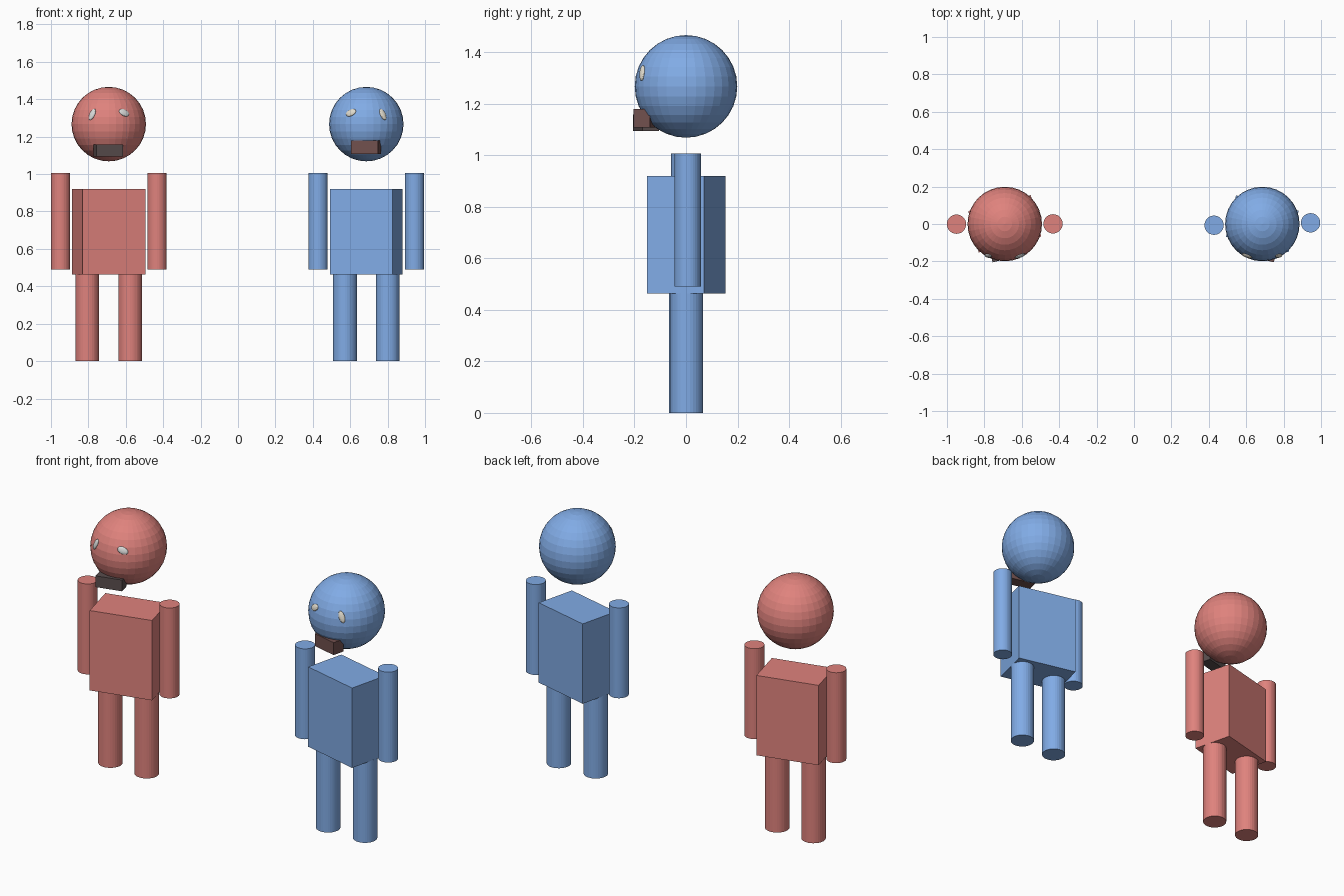
import bpy
import math
from mathutils import Matrix, Vector

if "Cube" in bpy.data.objects:
    bpy.data.objects.remove(bpy.data.objects["Cube"])


def material(name, colour):
    m = bpy.data.materials.new(name)
    m.diffuse_color = (*colour, 1)
    m.use_nodes = True
    m.node_tree.nodes["Principled BSDF"].inputs["Base Color"].default_value = m.diffuse_color
    return m


red = material("soft red", (0.74, 0.225, 0.205))
blue = material("soft blue", (0.22, 0.41, 0.79))
charcoal = material("charcoal", (0.10, 0.075, 0.075))
brown = material("dark brown", (0.165, 0.08, 0.075))
pale_grey = material("pale grey", (0.68, 0.69, 0.68))
cream = material("cream grey", (0.74, 0.70, 0.60))


def finish(name, mat):
    ob = bpy.context.object
    ob.name = name
    ob.data.materials.append(mat)
    return ob


def box(name, mat, centre, size, turn):
    bpy.ops.mesh.primitive_cube_add(size=1, location=centre, rotation=(0, 0, turn))
    finish(name, mat).scale = size


def post(name, mat, x, y, low, high, radius):
    bpy.ops.mesh.primitive_cylinder_add(vertices=32, radius=radius, depth=high - low,
                                        location=(x, y, (low + high) / 2))
    finish(name, mat)


def ball(name, mat, centre, radius):
    bpy.ops.mesh.primitive_uv_sphere_add(segments=32, ring_count=16,
                                         radius=radius, location=centre)
    finish(name, mat)


def eye(name, mat, head, dx, dz, half_w, half_h, tilt):
    # Flattened oval lying on the head surface
    r = 0.198
    offset = Vector((dx, -math.sqrt(r * r - dx * dx - dz * dz), dz))
    bpy.ops.mesh.primitive_uv_sphere_add(segments=16, ring_count=8, radius=1)
    ob = finish(name, mat)
    normal = offset.normalized()
    side = Vector((0, 0, 1)).cross(normal).normalized()
    up = normal.cross(side)
    frame = Matrix((side, up, normal)).transposed().to_4x4()
    ob.matrix_world = (Matrix.Translation(head + offset) @ frame
                       @ Matrix.Rotation(tilt, 4, 'Z')
                       @ Matrix.Diagonal((half_w, half_h, 0.009, 1)))


def figure(prefix, x, side, skin, mouth_mat, eye_mat, turn, mouth_z, mouth_h, lean):
    # side is +1 when the outer edge of the figure lies towards +x
    head = Vector((x, 0, 1.267))
    ball(prefix + "_head", skin, head, 0.199)
    box(prefix + "_torso", skin, (x, 0.001, 0.692), (0.345, 0.228, 0.456), turn)
    box(prefix + "_mouth", mouth_mat, (x - 0.002, -0.155, mouth_z),
        (0.147, 0.066, mouth_h), turn)
    for label, s in (("left", -1), ("right", 1)):
        post(f"{prefix}_{label}_arm", skin, x + s * 0.258, s * lean, 0.49, 1.006, 0.0515)
        post(f"{prefix}_{label}_leg", skin, x + s * 0.1145, s * lean / 2, 0, 0.466, 0.0635)
    # Wide inner eye and slim tilted outer eye
    eye(prefix + "_inner_eye", eye_mat, head, -side * 0.082, 0.061, 0.030, 0.019,
        side * 0.4)
    eye(prefix + "_outer_eye", eye_mat, head, side * 0.088, 0.052, 0.016, 0.033,
        side * 0.35)


figure("red_figure", -0.691, -1, red, charcoal, pale_grey,
       math.radians(14.2), 1.126, 0.064, 0.001)
figure("blue_figure", 0.686, 1, blue, brown, cream,
       math.radians(-13.8), 1.143, 0.071, 0.0065)
